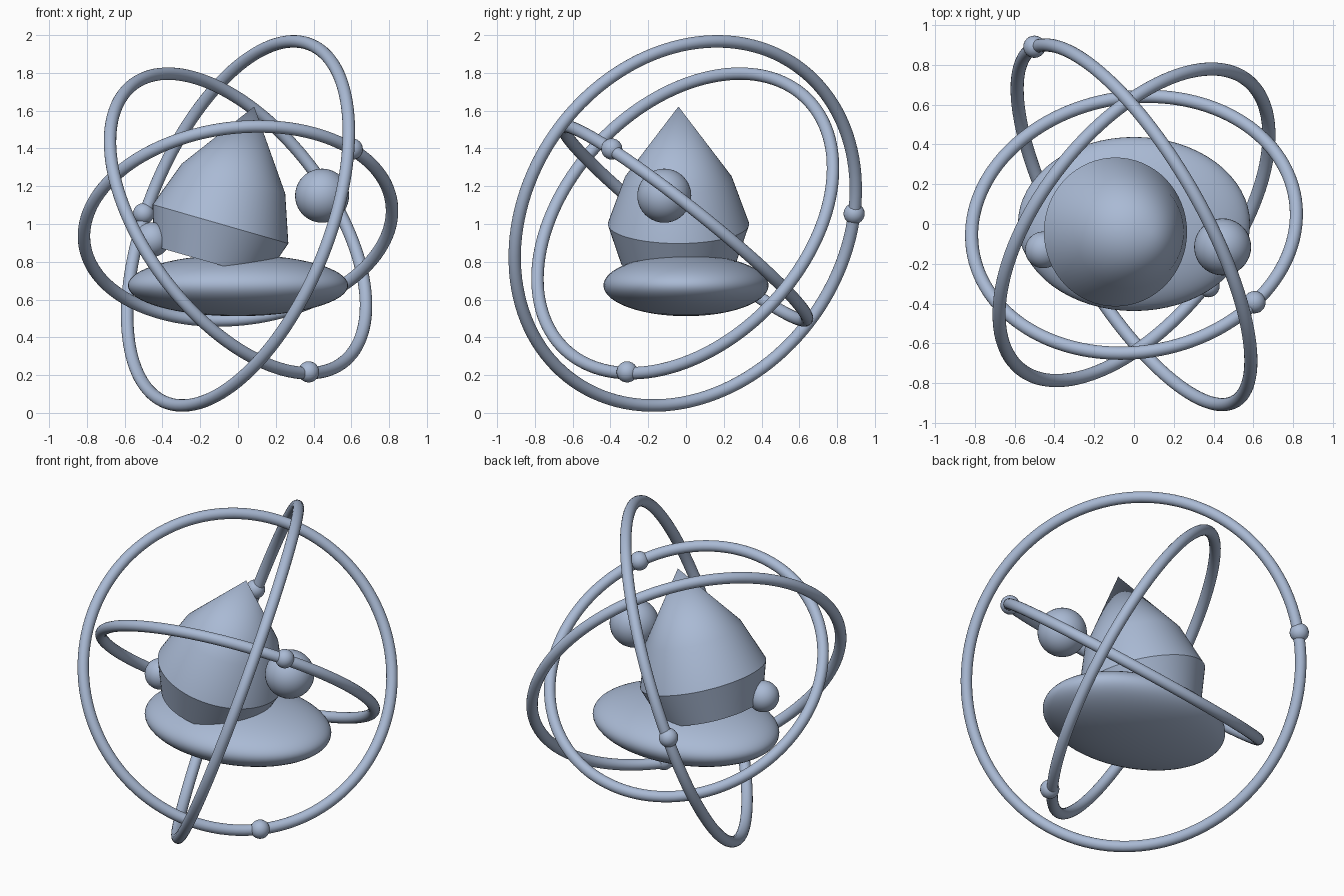
import bpy, bmesh, math
from mathutils import Vector

if "Cube" in bpy.data.objects:
    bpy.data.objects.remove(bpy.data.objects["Cube"])

blue = bpy.data.materials.new("dusty_blue")
blue.diffuse_color = (0.40, 0.49, 0.66, 1.0)
blue.use_nodes = True
blue.node_tree.nodes["Principled BSDF"].inputs["Base Color"].default_value = blue.diffuse_color


def finish(obj, name):
    """Name, colour and smooth the active object."""
    obj.name = name
    obj.data.name = name
    obj.data.materials.clear()
    obj.data.materials.append(blue)
    bpy.ops.object.select_all(action='DESELECT')
    bpy.context.view_layer.objects.active = obj
    obj.select_set(True)
    bpy.ops.object.shade_smooth_by_angle(angle=math.radians(30))
    return obj


def ball(name, loc, radius, scale=(1, 1, 1), segments=40):
    bpy.ops.mesh.primitive_uv_sphere_add(
        segments=segments, ring_count=segments // 2, radius=radius, location=loc)
    obj = bpy.context.object
    obj.scale = scale
    return finish(obj, name)


def tilt(normal):
    """Rotation that turns the z axis onto the given direction."""
    return Vector((0, 0, 1)).rotation_difference(Vector(normal)).to_euler()


def ring(name, radius, normal):
    bpy.ops.mesh.primitive_torus_add(
        major_radius=radius, minor_radius=0.033, major_segments=128, minor_segments=20,
        location=(0, -0.004, 1.003), rotation=tilt(normal))
    return finish(bpy.context.object, name)


def lathe(name, profile, loc, axis, steps=64):
    """Revolve (radius, height) points about z, then lean the part."""
    bm = bmesh.new()
    verts = [bm.verts.new((r, 0, h)) for r, h in profile]
    edges = [bm.edges.new(pair) for pair in zip(verts, verts[1:])]
    bmesh.ops.spin(bm, geom=verts + edges, cent=(0, 0, 0), axis=(0, 0, 1),
                   angle=2 * math.pi, steps=steps)
    bmesh.ops.remove_doubles(bm, verts=bm.verts[:], dist=1e-4)
    bmesh.ops.recalc_face_normals(bm, faces=bm.faces[:])
    mesh = bpy.data.meshes.new(name)
    bm.to_mesh(mesh)
    bm.free()
    obj = bpy.data.objects.new(name, mesh)
    bpy.context.collection.objects.link(obj)
    obj.location = loc
    obj.rotation_euler = tilt(axis)
    return finish(obj, name)


# Flattened base
ball("base_disc", (0, 0, 0.675), 1.0, (0.583, 0.437, 0.163), 64)

# Leaning pointed body with a sharp rim
lathe("pointed_body",
      [(0, -0.21), (0.305, -0.21), (0.374, 0), (0.285, 0.25), (0, 0.647)],
      (-0.093, -0.04, 1.0), (0.276, 0, 0.961))

# Side balls
ball("large_ball", (0.445, -0.115, 1.15), 0.143)
ball("small_ball", (-0.455, -0.13, 0.917), 0.092)

# Orbit rings, each with a bead riding on it
orbits = [
    ("inner", 0.82, (-0.105, 0.618, 0.78), (0.605, -0.393, 1.397)),
    ("middle", 0.922, (0.678, -0.529, 0.51), (0.374, -0.312, 0.217)),
    ("outer", 1.022, (0.818, 0.468, -0.332), (-0.50, 0.89, 1.055)),
]
for label, radius, normal, bead in orbits:
    ring(label + "_ring", radius, normal)
    ball(label + "_bead", bead, 0.056, segments=24)
